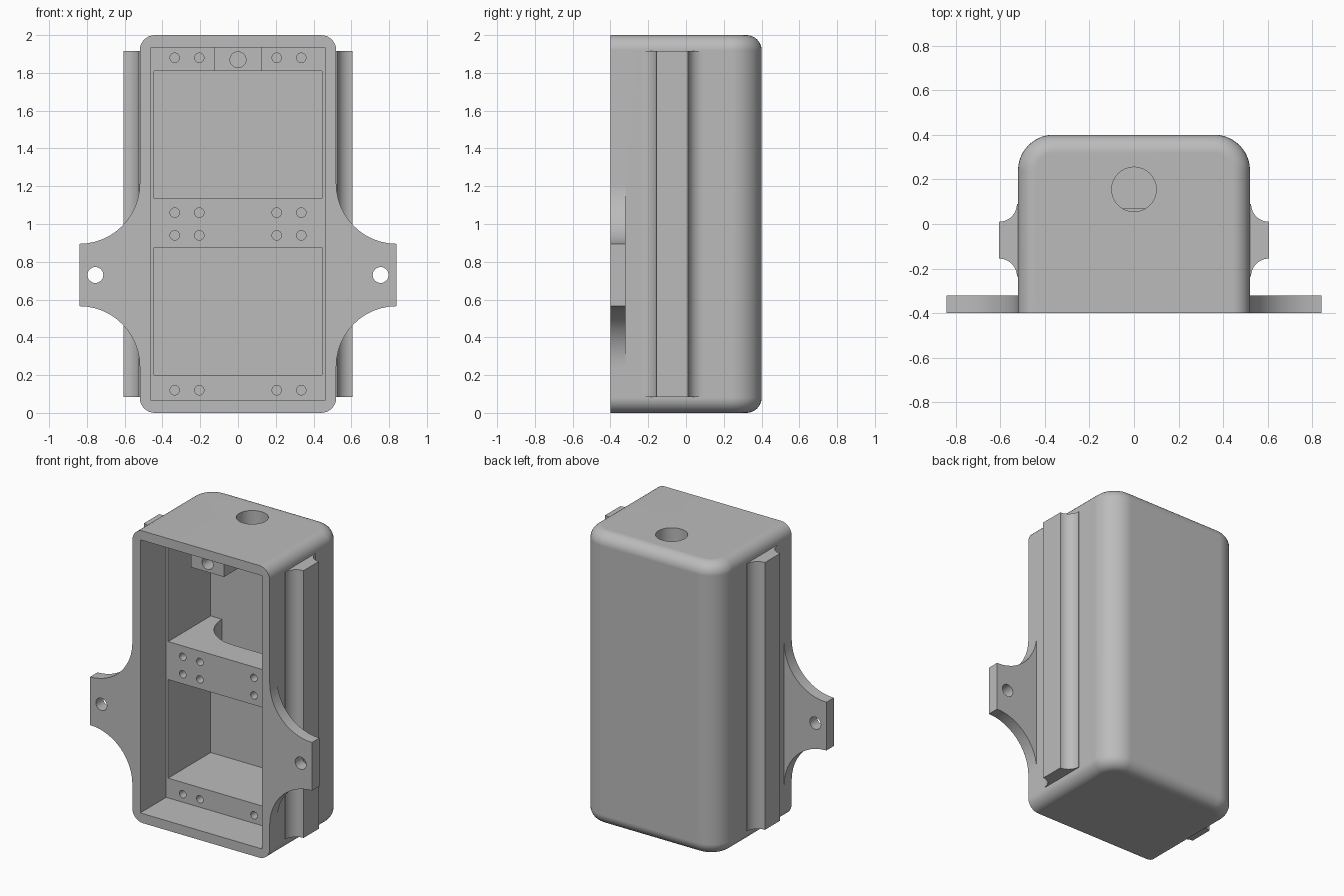
import bpy, bmesh
from math import cos, sin, pi, radians

cube = bpy.data.objects.get("Cube")
if cube:
    bpy.data.objects.remove(cube, do_unlink=True)

grey = bpy.data.materials.new("plain grey")
grey.use_nodes = True
COLOUR = (0.5, 0.5, 0.5, 1)
grey.diffuse_color = COLOUR
grey.node_tree.nodes["Principled BSDF"].inputs["Base Color"].default_value = COLOUR


def arc(cx, cy, r, start, end, n=12):
    """Points along an arc, angles in degrees."""
    angles = [radians(start + (end - start) * i / n) for i in range(n + 1)]
    return [(cx + r * cos(a), cy + r * sin(a)) for a in angles]


def loft(name, rings):
    """Closed solid through rings of equal point count."""
    bm = bmesh.new()
    loops = [[bm.verts.new(p) for p in ring] for ring in rings]
    count = len(loops[0])
    for low, high in zip(loops, loops[1:]):
        for i in range(count):
            j = (i + 1) % count
            bm.faces.new((low[i], low[j], high[j], high[i]))
    bm.faces.new(loops[0])
    bm.faces.new(loops[-1])
    bmesh.ops.recalc_face_normals(bm, faces=bm.faces)
    mesh = bpy.data.meshes.new(name)
    bm.to_mesh(mesh)
    bm.free()
    mesh.materials.append(grey)
    obj = bpy.data.objects.new(name, mesh)
    bpy.context.collection.objects.link(obj)
    return obj


def prism(name, points, axis, lo, hi):
    """Outline extruded along Y (points are x, z) or Z (points are x, y)."""
    def place(p, t):
        return (p[0], t, p[1]) if axis == "Y" else (p[0], p[1], t)
    return loft(name, [[place(p, t) for p in points] for t in (lo, hi)])


def box(name, half_x, y0, y1, z0, z1):
    outline = [(-half_x, y0), (half_x, y0), (half_x, y1), (-half_x, y1)]
    return prism(name, outline, "Z", z0, z1)


def hole(x, c, r, axis, lo, hi):
    return prism("hole", arc(x, c, r, 0, 360, 32)[:-1], axis, lo, hi)


def combine(target, tool, operation):
    mod = target.modifiers.new("combine", "BOOLEAN")
    mod.operation = operation
    mod.solver = "EXACT"
    mod.object = tool
    bpy.context.view_layer.objects.active = target
    bpy.ops.object.modifier_apply(modifier=mod.name)
    bpy.data.objects.remove(tool, do_unlink=True)


# Housing: rounded back, rounded top and bottom rims, flat open front
def housing_ring(inset, z):
    cx, cy, r = 0.36, 0.24, 0.16 - inset
    w = 0.52 - inset
    outline = [(-w, -0.4), (w, -0.4)]
    outline += arc(cx, cy, r, 0, 90) + arc(-cx, cy, r, 90, 180)
    return [(x, y, z) for x, y in outline]


RIM, STEPS = 0.08, 8
curve = [(RIM * (1 - sin(a)), RIM * (1 - cos(a)))
         for a in (pi / 2 * i / STEPS for i in range(STEPS + 1))]
rings = [housing_ring(d, z) for d, z in curve]
rings += [housing_ring(d, 2 - z) for d, z in reversed(curve)]
housing = loft("housing", rings)

# Side rails with flared feet, and mounting ears
rail = [(0.5, -0.235)] + arc(0.605, -0.235, 0.08, 180, 90)
rail += arc(0.605, 0.09, 0.08, 270, 180) + [(0.5, 0.09)]
ear = [(0.5, 0.245)] + arc(0.84, 0.245, 0.32, 180, 90)
ear += arc(0.84, 1.215, 0.32, 270, 180) + [(0.5, 1.215)]
for side in (1, -1):
    def mirrored(points):
        return [(side * x, c) for x, c in points]
    combine(housing, prism("rail", mirrored(rail), "Z", 0.085, 1.915), "UNION")
    combine(housing, prism("ear", mirrored(ear), "Y", -0.4, -0.32), "UNION")
    combine(housing, hole(side * 0.755, 0.73, 0.042, "Y", -0.5, -0.2), "DIFFERENCE")

# Front recess and the two deep pockets
combine(housing, box("recess", 0.46, -0.5, -0.12, 0.065, 1.935), "DIFFERENCE")
for z0, z1 in ((0.2, 0.875), (1.135, 1.81)):
    combine(housing, box("pocket", 0.445, -0.2, 0.34, z0, z1), "DIFFERENCE")

# Curved cable passage behind the middle bar, and cable entry in the top
passage = arc(-0.09, 0.34, 0.27, 180, 270) + arc(0.09, 0.34, 0.27, 270, 360)
combine(housing, prism("passage", passage, "Z", 0.8, 1.2), "DIFFERENCE")
combine(housing, hole(0, 0.155, 0.1, "Z", 1.7, 2.1), "DIFFERENCE")

# Screw holes in the bars
for z in (0.12, 0.94, 1.06, 1.88):
    for x in (-0.335, -0.205, 0.205, 0.335):
        combine(housing, hole(x, z, 0.025, "Y", -0.2, 0.02), "DIFFERENCE")

# Catch block hanging under the top wall, with its screw hole
combine(housing, box("catch_block", 0.125, -0.33, -0.05, 1.81, 1.96), "UNION")
combine(housing, hole(0, 1.87, 0.042, "Y", -0.4, -0.05), "DIFFERENCE")

# Smooth fillets, crisp corners
bpy.ops.object.select_all(action="DESELECT")
housing.select_set(True)
bpy.context.view_layer.objects.active = housing
bpy.ops.object.shade_smooth_by_angle(angle=radians(30))
weighted = housing.modifiers.new("flat face normals", "WEIGHTED_NORMAL")
weighted.keep_sharp = True
